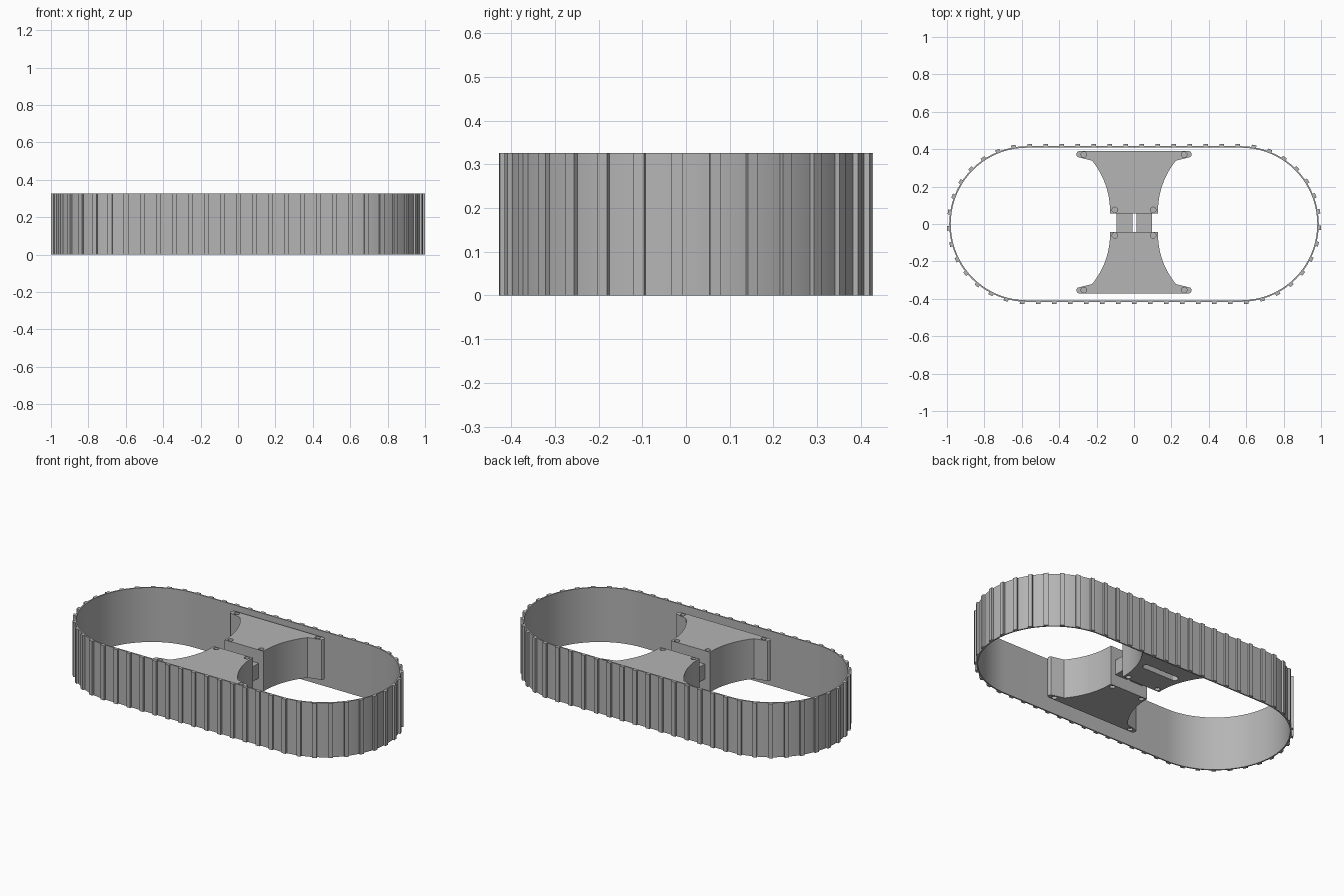
import bpy, bmesh, math
from mathutils import Vector

if "Cube" in bpy.data.objects:
    bpy.data.objects.remove(bpy.data.objects["Cube"])

H = 0.326            # belt height
R, S = 0.412, 0.572  # belt end radius and half straight length
ZB, ZT = 0.06, 0.30  # bracket bottom and top

grey = bpy.data.materials.new("grey")
grey.diffuse_color = (0.46, 0.46, 0.46, 1)
grey.use_nodes = True
grey.node_tree.nodes["Principled BSDF"].inputs["Base Color"].default_value = grey.diffuse_color


def finish(name, bm, smooth=False):
    bmesh.ops.recalc_face_normals(bm, faces=bm.faces)
    me = bpy.data.meshes.new(name)
    bm.to_mesh(me)
    bm.free()
    me.materials.append(grey)
    ob = bpy.data.objects.new(name, me)
    bpy.context.collection.objects.link(ob)
    if smooth:
        bpy.ops.object.select_all(action='DESELECT')
        ob.select_set(True)
        bpy.context.view_layer.objects.active = ob
        bpy.ops.object.shade_smooth_by_angle(angle=math.radians(30))
    return ob


def prism(bm, pts, z0, z1):
    f = bm.faces.new([bm.verts.new((x, y, z0)) for x, y in pts])
    g = bmesh.ops.extrude_face_region(bm, geom=[f])["geom"]
    bmesh.ops.translate(bm, vec=(0, 0, z1 - z0),
                        verts=[v for v in g if isinstance(v, bmesh.types.BMVert)])


def stadium(r, half, n=40, cx=0, cy=0):
    pts = []
    for side, a0 in ((1, -math.pi / 2), (-1, math.pi / 2)):
        for i in range(n + 1):
            a = a0 + math.pi * i / n
            pts.append((cx + side * half + r * math.cos(a), cy + r * math.sin(a)))
    return pts


# belt loop
bm = bmesh.new()
rings = [[bm.verts.new((x, y, z)) for x, y in stadium(r, S)]
         for r, z in ((R + 0.004, 0), (R + 0.004, H), (R - 0.004, H), (R - 0.004, 0))]
for a, b in zip(rings, rings[1:] + rings[:1]):
    for i in range(len(a)):
        j = (i + 1) % len(a)
        bm.faces.new((a[i], a[j], b[j], b[i]))
finish("belt", bm, True)


# cleats evenly spaced around the belt
def belt_point(s):
    arc, line = math.pi * R, 2 * S
    s %= 2 * (arc + line)
    flip = 1
    if s >= arc + line:
        s, flip = s - arc - line, -1
    if s < arc:
        a = s / R - math.pi / 2
        n = Vector((math.cos(a), math.sin(a)))
        p = Vector((S, 0)) + n * R
    else:
        n = Vector((0, 1))
        p = Vector((S - (s - arc), R))
    return p * flip, n * flip


COUNT = 57
length = 2 * math.pi * R + 4 * S
bm = bmesh.new()
for k in range(COUNT):
    p, n = belt_point(math.pi * R / 2 - 0.02 + length * k / COUNT)
    t = Vector((-n.y, n.x))
    prism(bm, [p + t * u + n * v for u, v in
               ((-0.0125, 0.002), (0.0125, 0.002), (0.0125, 0.016), (-0.0125, 0.016))], 0, H)
finish("cleats", bm)


# flared brackets: flat outer edge, rounded tips, concave flanks
def bracket(name, side, y_in, y_out, slot):
    def flank():
        pts = [(0.128, 0.0)]
        c, r = Vector((0.56, 0.01)), 0.432   # flank arc
        for i in range(1, 17):
            a = math.pi - math.radians(52) * i / 16
            pts.append((c.x + r * math.cos(a), c.y + r * math.sin(a)))
        pts = [p for p in pts if p[1] < 0.30]
        for i in range(9):                   # rounded tip
            a = math.radians(-50 + 140 * i / 8)
            pts.append((0.29 + 0.018 * math.cos(a), 0.315 + 0.018 * math.sin(a)))
        return pts
    half = flank()
    depth = abs(y_out - y_in)
    k = depth / 0.333
    outline = half + [(-x, y) for x, y in reversed(half)]
    bm = bmesh.new()
    prism(bm, [(x, y_in + side * y * k) for x, y in outline], ZB, ZT)
    ob = finish(name, bm, True)

    # shallow screw recesses and underside slot
    bm = bmesh.new()
    for x, y in ((0.268, y_out - side * 0.019), (0.102, y_in + side * 0.018)):
        for sx in (-x, x):
            ring = [(sx + 0.015 * math.cos(i * math.pi / 10),
                     y + 0.015 * math.sin(i * math.pi / 10)) for i in range(20)]
            prism(bm, ring, ZT - 0.015, ZT + 0.02)
            prism(bm, ring, ZB - 0.02, ZB + 0.015)
    if slot:
        prism(bm, stadium(0.02, 0.10, 10, 0, (y_in + y_out) / 2), ZB - 0.02, ZB + 0.03)
    cut = finish(name + "_cutter", bm)
    cut.hide_render = True
    cut.hide_set(True)
    mod = ob.modifiers.new("recesses", 'BOOLEAN')
    mod.object = cut
    mod.solver = 'EXACT'


bracket("back_bracket", 1, 0.057, 0.39, True)
bracket("front_bracket", -1, -0.043, -0.372, False)

# two links joining the brackets
for name, x0, x1 in (("left_link", -0.094, -0.008), ("right_link", 0.014, 0.096)):
    bm = bmesh.new()
    prism(bm, [(x0, -0.045), (x1, -0.045), (x1, 0.059), (x0, 0.059)], 0.13, 0.22)
    finish(name, bm)
